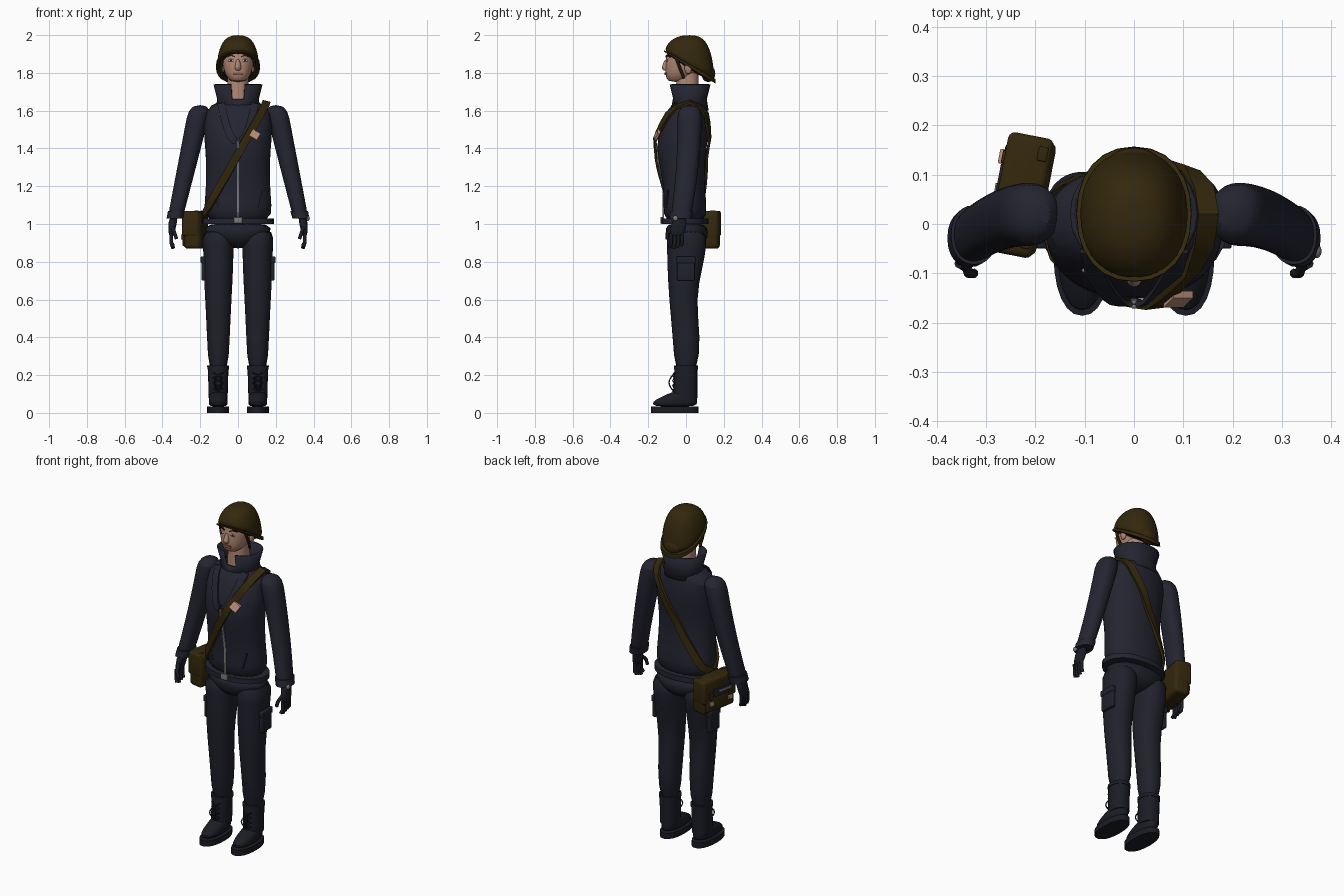
import bpy, bmesh
from math import cos, sin, pi, radians
from mathutils import Vector, Matrix

cube = bpy.data.objects.get("Cube")
if cube:
    bpy.data.objects.remove(cube, do_unlink=True)


def material(name, red, green, blue):
    mat = bpy.data.materials.new(name)
    mat.use_nodes = True
    mat.diffuse_color = (red, green, blue, 1)
    shader = mat.node_tree.nodes["Principled BSDF"]
    shader.inputs["Base Color"].default_value = mat.diffuse_color
    return mat


navy = material("navy cloth", .017, .018, .03)
dark = material("dark trousers", .014, .015, .024)
black = material("black leather", .011, .012, .018)
olive = material("brown canvas", .034, .021, .004)
hair = material("dark hair", .014, .008, .004)
skin = material("skin", .44, .24, .17)
lip = material("lips", .3, .1, .08)
white = material("eye white", .5, .5, .5)
steel = material("steel", .2, .2, .2)
copper = material("copper buckle", .5, .28, .2)
SQUARENESS = 2.2
SIDES = (1, -1)


def steps(count):
    return [i / (count - 1) for i in range(count)]


def place(name, data, mat):
    data.materials.append(mat)
    ob = bpy.data.objects.new(name, data)
    bpy.context.collection.objects.link(ob)
    return ob


def finish(name, bm, mat):
    bmesh.ops.recalc_face_normals(bm, faces=bm.faces)
    mesh = bpy.data.meshes.new(name)
    bm.to_mesh(mesh)
    bm.free()
    mesh.shade_smooth()
    mesh.set_sharp_from_angle(angle=radians(45))
    return place(name, mesh, mat)


def skin_rings(bm, rings, capped=True):
    for low, high in zip(rings, rings[1:]):
        for i in range(len(low)):
            bm.faces.new((low[i - 1], low[i], high[i], high[i - 1]))
    if capped:
        bm.faces.new(rings[0])
        bm.faces.new(rings[-1])


# Stacked rings, each a row (z, half width, front y, back y, centre x, tilt)
def loft(name, rows, mat, side=1, x=0, smooth=True, capped=True, segments=24):
    bm = bmesh.new()
    rings = []
    for row in rows:
        z, width, front, back = row[:4]
        centre, tilt = (row[4:] + (0, 0))[:2]
        ring = []
        for i in range(segments):
            angle = 2 * pi * i / segments
            across, along = [abs(v) ** (2 / SQUARENESS) * (1 if v > 0 else -1) for v in (cos(angle), sin(angle))]
            y = (front + back + along * (back - front)) / 2
            ring.append(bm.verts.new((side * (x + centre + width * across), y, z - tilt * y)))
        rings.append(ring)
    skin_rings(bm, rings, capped)
    ob = finish(name, bm, mat)
    if smooth:
        ob.modifiers.new("Smooth", "SUBSURF").levels = 1
    return ob


def section(rows, z):
    rows = sorted(rows)
    for low, high in zip(rows, rows[1:]):
        if low[0] <= z <= high[0]:
            t = (z - low[0]) / (high[0] - low[0])
            return tuple(a + (b - a) * t for a, b in zip(low, high))


# Raised hem around part of a loft
def trim(name, rows, bottom, top, grow, mat, **options):
    def ring(z, extra):
        _, width, front, back, *rest = section(rows, z)
        return (z, width + extra, front - extra, back + extra, *rest)
    loft(name, [ring(bottom, -grow), ring(bottom, grow), ring(top, grow), ring(top, -grow)],
         mat, smooth=False, **options)


# Point on the front (-1) or back (1) of a centred loft
def surface(rows, x, z, facing=-1, lift=0):
    _, width, front, back = section(rows, z)
    bulge = max(0, 1 - abs(x / width) ** SQUARENESS) ** (1 / SQUARENESS)
    return Vector((x, (front + back + facing * bulge * (back - front)) / 2 + facing * lift, z))


def forward(point):
    return Vector((0, -1, 0))


def band(name, points, width, thick, mat, normal=forward):
    bm = bmesh.new()
    rings = []
    for i, point in enumerate(points):
        out = normal(point).normalized()
        along = points[min(i + 1, len(points) - 1)] - points[max(i - 1, 0)]
        across = along.cross(out).normalized() * width / 2
        out *= thick
        corners = (-across - out, across - out, across + out, out - across)
        rings.append([bm.verts.new(point + corner) for corner in corners])
    skin_rings(bm, rings)
    return finish(name, bm, mat)


def tube(name, points, radius, mat, side=1):
    curve = bpy.data.curves.new(name, "CURVE")
    curve.dimensions = "3D"
    curve.bevel_depth, curve.bevel_resolution, curve.use_fill_caps = radius, 2, True
    spline = curve.splines.new("POLY")
    spline.points.add(len(points) - 1)
    for knot, (x, y, z) in zip(spline.points, points):
        knot.co = (side * x, y, z, 1)
    place(name, curve, mat)


def box(name, centre, size, mat, bevel, frame=Matrix()):
    bm = bmesh.new()
    shape = frame @ Matrix.Translation(centre) @ Matrix.Diagonal((*size, 1))
    bmesh.ops.create_cube(bm, size=1, matrix=shape)
    bmesh.ops.bevel(bm, geom=bm.edges[:], offset=bevel, segments=3, affect="EDGES", profile=.5)
    finish(name, bm, mat)


def ball(name, centre, radii, mat):
    bm = bmesh.new()
    shape = Matrix.Translation(centre) @ Matrix.Diagonal((*radii, 1))
    bmesh.ops.create_uvsphere(bm, u_segments=20, v_segments=12, radius=1, matrix=shape)
    finish(name, bm, mat)


# Jacket
torso = [(1, .18, -.12, .11), (1.1, .18, -.12, .11), (1.2, .17, -.12, .1), (1.35, .17, -.15, .1),
         (1.45, .18, -.16, .12), (1.6, .19, -.1, .12), (1.66, .1, -.06, .1)]
loft("jacket", torso, navy)
trim("jacket_hem", torso, 1, 1.03, .01, navy)
collar = loft("collar", [(1.6, .11, -.07, .11), (1.66, .1, -.06, .1), (1.74, .12, -.08, .12)],
              navy, smooth=False, capped=False)
bm = bmesh.new()
bm.from_mesh(collar.data)
bmesh.ops.delete(bm, geom=[f for f in bm.faces if f.calc_center_median().z > 1.66
                           and f.calc_center_median().y < 0
                           and abs(f.calc_center_median().x) < .03], context="FACES")
bm.to_mesh(collar.data)
bm.free()
collar.modifiers.new("Thickness", "SOLIDIFY").thickness = .01
band("zip", [surface(torso, 0, 1.03 + .4 * t) for t in steps(12)], .013, .004, steel)
box("zip_pull", surface(torso, 0, 1.42, lift=.01), (.012, .008, .04), steel, .003)
box("belt_buckle", surface(torso, 0, 1.02, lift=.01), (.046, .012, .034), steel, .004)
for side in SIDES:
    band("lapel", [surface(torso, side * (.01 + .08 * t), 1.44 + .2 * t * t, lift=.003)
                   for t in steps(8)], .04, .005, navy)
    band("jacket_pocket", [surface(torso, side * (.1 + .02 * t), 1.09 + .09 * t)
                           for t in steps(4)], .016, .004, black)
    ball("snap", surface(torso, side * .1, 1.58), (.006, .005, .006), steel)


# Arms and gloves
def sleeve_row(t):
    y, depth = .02 - .05 * t * t, .066 - .012 * t
    return (1.6 - .58 * t, .06 - .02 * t, y - depth, y + depth, .205 + .13 * t)


sleeve = [(1.63, .03, -.01, .05, .2)] + [sleeve_row(t) for t in steps(9)]
palm = [(1.04, .026, -.07, .01, .34), (.98, .02, -.08, 0, .35), (.93, .012, -.09, -.01, .354)]
for side in SIDES:
    loft("sleeve", sleeve, navy, side)
    trim("cuff", sleeve, 1.03, 1.07, .005, navy, side=side)
    loft("glove_palm", palm, black, side)
    for finger in range(4):
        y = -.08 + .02 * finger
        tip = .87 + .008 * abs(finger - 1)
        tube("glove_finger", [(.354, y, .95), (.353, y, .9), (.343, y - .006, tip)], .01, black, side)
    tube("glove_thumb", [(.345, -.07, .98), (.335, -.1, .95), (.325, -.1, .92)], .01, black, side)
ball("wrist_watch", (.37, -.055, 1.03), (.01, .014, .014), steel)

# Trousers
loft("hips", [(1.01, .18, -.11, .11), (.95, .18, -.11, .12), (.91, .12, -.1, .11), (.87, .05, -.05, .06)], dark)
leg = [(.98, .09, -.11, .11), (.88, .08, -.1, .11), (.78, .08, -.1, .09), (.6, .07, -.09, .05),
       (.4, .06, -.07, .08), (.2, .053, -.06, .06)]
for side in SIDES:
    loft("trouser_leg", leg, dark, side, x=.104)
    box("cargo_pocket", (side * .181, 0, .76), (.024, .094, .12), dark, .006)
    box("cargo_flap", (side * .183, 0, .81), (.03, .1, .036), dark, .006)

# Boots
shaft = [(.08, .05, -.07, .06), (.25, .055, -.06, .06)]
foot = [(.03, .05, -.18, .06), (.06, .05, -.18, .06), (.08, .05, -.14, .06), (.12, .04, -.06, .06)]
for side in SIDES:
    loft("boot_shaft", shaft, black, side, x=.105, smooth=False)
    trim("boot_top", shaft, .23, .25, .003, black, side=side, x=.105)
    loft("boot_foot", foot, black, side, x=.105)
    loft("boot_sole", [(z, .058, -.186, .067) for z in (0, .034)], black, side, x=.105, smooth=False)
    for way in SIDES:
        for row in range(4):
            z = .115 + .028 * row
            tube("boot_lace", [(.105 + way * .026 * step, -.07 + .008 * abs(step), z + .014 * step)
                               for step in (-1, 0, 1)], .0035, black, side)
        tube("lace_bow", [(.105 + way * .02 * sin(pi * t), -.07 - .02 * sin(pi * t), .2 - .08 * t)
                          for t in steps(7)], .0035, black, side)

# Head and face
head = [(1.75, .04, -.1, 0), (1.79, .07, -.11, .05), (1.86, .086, -.11, .1), (1.93, .08, -.1, .1),
        (1.97, .06, -.06, .09)]
loft("head", head, skin)
loft("neck", [(1.63, .06, -.055, .07), (1.8, .055, -.05, .065)], skin, smooth=False)
loft("nose", [(1.81, .015, -.12, -.08), (1.825, .02, -.135, -.08), (1.88, .008, -.11, -.08)], skin, segments=12)
band("lips", [surface(head, .026 * t, 1.795) for t in (-1, -.5, 0, .5, 1)], .014, .004, lip)
for side in SIDES:
    ball("eye", surface(head, side * .037, 1.866), (.016, .004, .007), white)
    ball("iris", surface(head, side * .037, 1.866, lift=.002), (.006, .004, .006), hair)
    band("eyebrow", [surface(head, side * (.016 + .04 * t), 1.885 + .007 * sin(pi * t))
                     for t in steps(5)], .006, .004, hair)
    ball("ear", (side * .084, .012, 1.825), (.012, .02, .03), skin)
    tube("hair_lock", [(.08, -.06, 1.9), (.09, -.03, 1.82), (.085, -.01, 1.77)], .008, hair, side)


# Cap dome with a tilted edge, hair showing beneath it, and bun
def dome(size, base):
    rows = []
    for t in steps(8):
        rise, spread = sin(t * 1.5), size * cos(t * 1.5) ** .7
        rows.append((base + .16 * rise, .112 * spread, .02 - .132 * spread, .02 + .132 * spread,
                     0, .62 * (1 - rise)))
    return rows


cap = dome(1, 1.84)
loft("cap", cap, olive)
trim("cap_band", cap, 1.84, 1.855, .005, olive)
loft("hairline", dome(.96, 1.826), hair)
ball("hair_bun", (0, .118, 1.797), (.056, .037, .045), olive)


# Shoulder strap, wrapped over the left shoulder
def strap_normal(point):
    return Vector((point.x / 2, point.y, max(0, point.z - 1.57) * 4))


def strap_run(facing):
    return [surface(torso, .14 - .32 * t, 1.62 - .57 * t, facing, .008) for t in steps(14)]


over_shoulder = [Vector((.15, .02, 1.645))]
band("shoulder_strap", strap_run(-1)[::-1] + over_shoulder + strap_run(1), .042, .007, olive, strap_normal)
band("strap_buckle", [surface(torso, x, 1.32 + 1.7 * x, lift=.016) for x in (.08, .1)], .046, .007, copper)

# Satchel on the right hip
bag = Matrix.Translation((-.222, .057, .967)) @ Matrix.Rotation(radians(-11), 4, "Z")
box("satchel", (0, 0, 0), (.09, .24, .196), olive, .02, bag)
box("satchel_flap", (-.008, 0, .035), (.094, .246, .136), olive, .014, bag)
box("satchel_pocket", (-.042, 0, -.045), (.03, .2, .08), olive, .01, bag)
box("satchel_patch", (-.055, -.02, .02), (.008, .15, .045), navy, .002, bag)
box("satchel_plate", (-.059, -.03, .025), (.006, .09, .012), steel, .001, bag)
for side in SIDES:
    box("satchel_tab", (-.056, side * .07, -.01), (.008, .026, .08), olive, .002, bag)
    box("satchel_buckle", (-.06, side * .07, -.035), (.012, .03, .026), copper, .003, bag)
    box("satchel_loop", (.02, side * .09, .09), (.02, .03, .03), olive, .004, bag)
